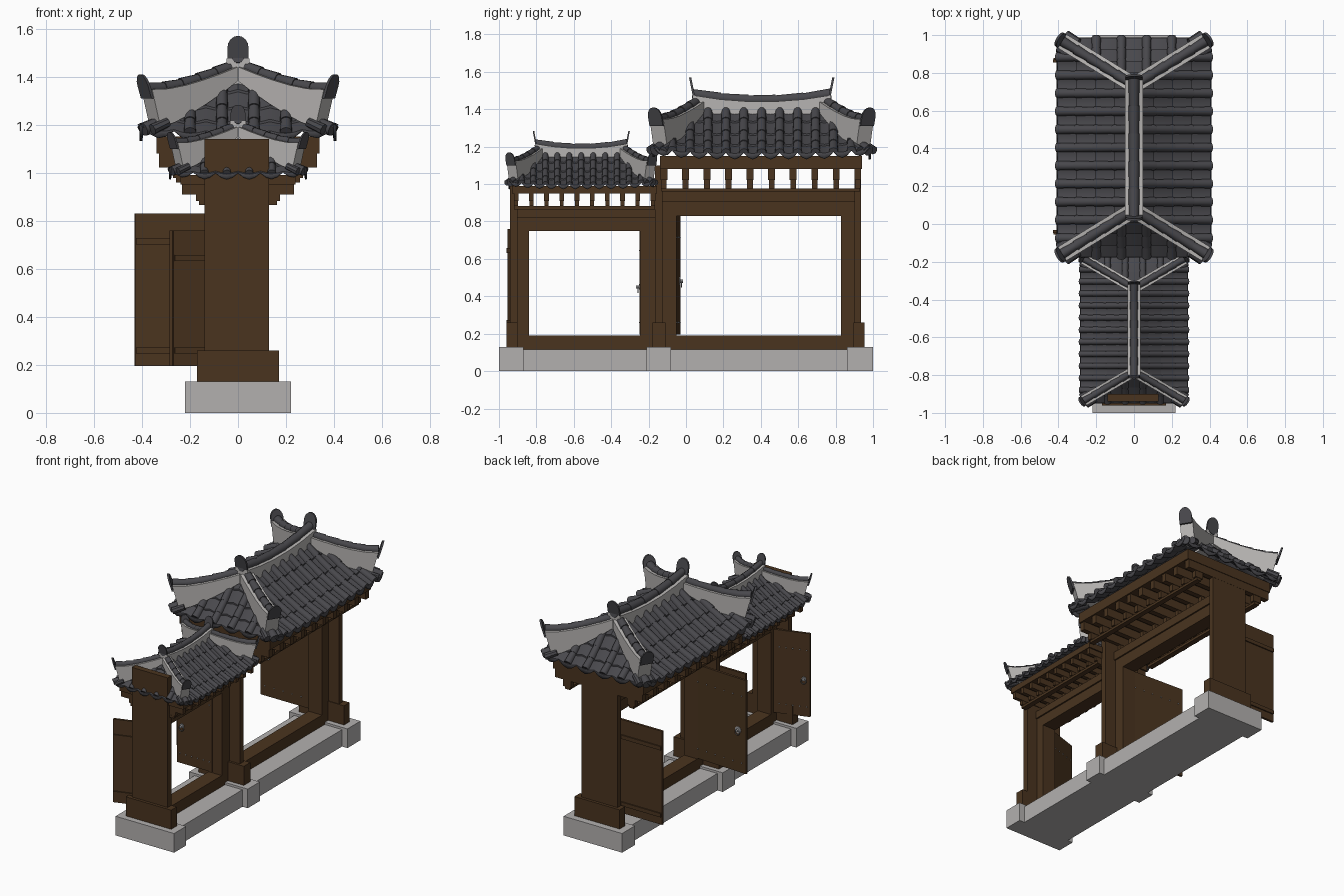
import bpy, bmesh, math
from mathutils import Vector, Matrix

if "Cube" in bpy.data.objects:
    bpy.data.objects.remove(bpy.data.objects["Cube"])

def mat(name, c):
    m = bpy.data.materials.new(name)
    m.diffuse_color = (*c, 1)
    m.use_nodes = True
    m.node_tree.nodes["Principled BSDF"].inputs["Base Color"].default_value = m.diffuse_color
    return m

WOOD = mat("brown_wood", (0.068, 0.034, 0.0135))
STONE = mat("grey_stone", (0.45, 0.435, 0.43))
PLASTER = mat("roof_plaster", (0.47, 0.455, 0.445))
TILE = mat("dark_tile", (0.066, 0.065, 0.073))
METAL = mat("grey_metal", (0.35, 0.35, 0.36))

def cube(bm, x0, x1, y0, y1, z0, z1):
    m = Matrix.Translation(((x0+x1)/2, (y0+y1)/2, (z0+z1)/2)) @ Matrix.Diagonal((x1-x0, y1-y0, z1-z0, 1))
    bmesh.ops.create_cube(bm, size=1, matrix=m)

def finish(bm, name, material):
    bmesh.ops.recalc_face_normals(bm, faces=bm.faces)
    me = bpy.data.meshes.new(name)
    bm.to_mesh(me)
    bm.free()
    me.materials.append(material)
    ob = bpy.data.objects.new(name, me)
    bpy.context.collection.objects.link(ob)
    return ob

def boxes(name, material, *dims):
    bm = bmesh.new()
    for d in dims:
        cube(bm, *d)
    return finish(bm, name, material)

# stone base: low plinth and three foundation blocks
boxes("plinth", STONE, (-.18, .18, -.9, .9, 0, .115))
for n, (a, b) in {"front": (-1, -.87), "middle": (-.21, -.08), "back": (.86, 1)}.items():
    boxes(n + "_foundation_block", STONE, (-.22, .22, a, b, 0, .13))

# wide wall posts with footings
for n, y0, y1, top, f0, f1 in (("front", -.94, -.9, 1.14, -.96, -.9), ("middle", -.165, -.125, 1.1, -.18, -.11),
                               ("back", .9, .935, 1.13, .895, .955)):
    boxes(n + "_post", WOOD, (-.14, .13, y0, y1, .13, top))
    boxes(n + "_post_footing", WOOD, (-.17, .17, f0, f1, .13, .26))

# gate frames, headers, rafters and eave boards
def gate(n, y0, y1, o0, o1, lintel, plate, board0, board1, hx, bracket):
    boxes(n + "_sill", WOOD, (-.05, .05, y0, y1, .115, .19))
    boxes(n + "_jambs", WOOD, (-.05, .05, y0, o0, .115, plate), (-.05, .05, o1, y1, .115, plate))
    mid = (lintel + plate) / 2 + .01
    boxes(n + "_lintel", WOOD, (-.05, .05, y0, y1, lintel, mid), (-.06, .06, y0, y1, mid, plate))
    boxes(n + "_purlins", WOOD, *[(x-.018, x+.018, y0, y1, plate-.005, plate+.012) for x in (-bracket, 0, bracket)])
    count = 10
    h = board0 - plate
    bm = bmesh.new()
    for i in range(count):
        y = y0 + .012 + (y1 - y0 - .024) * i / (count - 1)
        w = .015 * hx / .34
        for x in (-bracket, 0, bracket):
            cube(bm, x-.03, x+.03, y-w, y+w, plate+.012, plate+h*.5)
        cube(bm, -hx*.97, hx*.97, y-w*1.2, y+w*1.2, plate+h*.5, board0)
    finish(bm, n + "_rafters", WOOD)
    boxes(n + "_eave_board", WOOD, (-hx, hx, y0-.01, y1+.01, board0, board1))

gate("small_gate", -.92, -.165, -.84, -.245, .75, .87, .95, .99, .24, .145)
gate("large_gate", -.13, .93, -.05, .83, .83, .965, 1.08, 1.15, .34, .24)

# door leaves: battens on the back, studs and ring pull on the passage side
def door(n, hy, width, top, angle, side, hz):
    M = Matrix.Translation((-.02, hy, 0)) @ Matrix.Rotation(math.radians(angle), 4, 'Z')
    f = side * .008
    zs = (.26, top - .115)
    bm = bmesh.new()
    cube(bm, -width, 0, -.008, .008, .195, top)
    for z in zs:
        cube(bm, -width+.005, 0, min(-f, -f*2), max(-f, -f*2), z-.013, z+.013)
    bm.transform(M)
    finish(bm, n, WOOD)
    bm = bmesh.new()
    for z in zs:
        for i in range(6):
            x = -width * (i + .5) / 6
            bmesh.ops.create_icosphere(bm, subdivisions=1, radius=.005, matrix=Matrix.Translation((x, f, z)))
    bm.transform(M)
    finish(bm, n + "_studs", METAL)
    bm = bmesh.new()
    R = Matrix.Rotation(math.pi/2, 4, 'X')
    s = width / .41
    for r, d, o in ((.023*s, .008, 1), (.009, .02, 2)):
        bmesh.ops.create_cone(bm, cap_ends=True, segments=12, radius1=r, radius2=r, depth=d,
                              matrix=Matrix.Translation((-width+.06*s, f*o, hz)) @ R)
    N = 12
    rings = []
    for i in range(N):
        a = 2*math.pi*i/N
        c = Vector((-width+.06*s + .017*math.cos(a), f*2.2, hz - .014 + .017*math.sin(a)))
        rad = Vector((math.cos(a), 0, math.sin(a)))
        rings.append([bm.verts.new(c + .003*(rad*math.cos(b) + Vector((0, math.sin(b), 0)))) for b in (0, 1.57, 3.14, 4.71)])
    for i in range(N):
        for j in range(4):
            p, q = rings[i], rings[(i+1) % N]
            bm.faces.new((p[j], p[(j+1) % 4], q[(j+1) % 4], q[j]))
    bm.transform(M)
    finish(bm, n + "_ring_pull", METAL)

door("large_door_back", .862, .41, .83, 0, -1, .48)
door("large_door_front", -.06, .41, .83, -3, 1, .48)
door("small_door_back", -.24, .265, .76, 0, -1, .45)
door("small_door_front", -.865, .265, .76, 18, 1, .45)

# ---- roof, modelled once at large size around its own centre ----
HX, RY, EY = .40, .33, .575
ZR, ZE = .265, .015

def height(t):
    return ZE + (ZR - ZE) * (.7*(1-t) + .3*(1-t)*abs(1-t))

def surf(axis, s, a, t, dz=0):
    lim, full = (RY + (EY-RY)*t, EY) if axis == 0 else (HX*t, HX)
    a = max(-lim, min(lim, a))
    z = height(t) + dz + .025*t*(abs(a)/full)**4
    return Vector((s*HX*t, a, z)) if axis == 0 else Vector((a, s*(RY + (EY-RY)*t), z))

def tube(bm, p0, p1, r0, r1, seg=8, half=True):
    d = (p1 - p0).normalized()
    side = d.cross(Vector((0, 0, 1))).normalized()
    up = side.cross(d)
    n = seg + 1 if half else seg
    span = math.pi if half else 2*math.pi
    rows = [[bm.verts.new(p + r*(side*math.cos(span*i/seg) + up*math.sin(span*i/seg))) for i in range(n)]
            for p, r in ((p0, r0), (p1, r1))]
    for i in range(n):
        j = (i+1) % n
        bm.faces.new((rows[0][i], rows[0][j], rows[1][j], rows[1][i]))
    for r in rows:
        bm.faces.new(r)

def plaque(bm, base, out, w, h, lean):
    side = out.cross(Vector((0, 0, 1)))
    prof = [(-w, 0)] + [(-w*math.cos(math.pi*i/8), h*(.5 + .5*math.sin(math.pi*i/8))) for i in range(9)] + [(w, 0)]
    rows = [[bm.verts.new(base + side*x + out*(o + lean*z/h) + Vector((0, 0, z))) for x, z in prof] for o in (-.006, .006)]
    for r in rows:
        bm.faces.new(r)
    for i in range(len(prof)):
        j = (i+1) % len(prof)
        bm.faces.new((rows[0][i], rows[0][j], rows[1][j], rows[1][i]))

def wall(bm, path, side, w):
    # ribbon wall; path holds (bottom point, top point)
    rows = [[bm.verts.new(p + side*o) for o, p in ((-w, b), (w, b), (w, t), (-w, t))] for b, t in path]
    for p, q in zip(rows, rows[1:]):
        for j in range(4):
            bm.faces.new((p[j], p[(j+1) % 4], q[(j+1) % 4], q[j]))
    bm.faces.new(rows[0])
    bm.faces.new(rows[-1])

COURSES = 4
bed, tubes, caps, plaster = (bmesh.new() for _ in range(4))
for axis, cols, full in ((0, 12, EY), (1, 6, HX)):
    step = 2*full/cols
    for s in (-1, 1):
        # stepped concave tiles
        rows = []
        for k in range(COURSES):
            rows += [(k/COURSES, -.004, 0), ((k+1)/COURSES, .006, 0)]
        rows.append((1.01, .006, -.025))
        for c in range(cols):
            grid = [[bed.verts.new(surf(axis, s, -full + step*(c + i/4), t, dz + (lip - .012)*math.sin(math.pi*i/4)))
                     for i in range(5)] for t, dz, lip in rows]
            for p, q in zip(grid, grid[1:]):
                for i in range(4):
                    bed.faces.new((p[i], p[i+1], q[i+1], q[i]))
        # convex tile rows over the joints
        offs = [-full + step*(c+1) for c in range(cols-1)] if axis == 0 else [step*(c-2.5) for c in range(cols)]
        for a in offs:
            t0 = max(0, (abs(a)-RY)/(EY-RY)) if axis == 0 else abs(a)/HX
            for k in range(COURSES):
                u, v = max(t0, k/COURSES), (k+1)/COURSES + .02
                if v - u > .07:
                    tube(tubes, surf(axis, s, a, u, .002), surf(axis, s, a, v, .005), .022, .025)

# ridge wall, cap tiles and end plaques
ridge = [(Vector((0, .37*u, .2)), Vector((0, .37*u, .29 + .035*u*u))) for u in (-1, -.6, -.2, .2, .6, 1)]
wall(plaster, ridge, Vector((1, 0, 0)), .048)
for p, q in zip(ridge, ridge[1:]):
    up = Vector((0, 0, .008))
    tube(caps, p[1] + up, q[1] + up, .026, .03, 10, False)
for s in (-1, 1):
    plaque(caps, Vector((0, .363*s, .32)), Vector((0, s, 0)), .044, .1, .02)

# four hips with cap tiles, end plaques and corner tiles
for sx in (-1, 1):
    for sy in (-1, 1):
        out = Vector((sx*HX, sy*(EY-RY), 0)).normalized()
        side = out.cross(Vector((0, 0, 1)))
        at = lambda t, z: Vector((sx*HX*t, sy*(RY + (EY-RY)*t), z))
        path = []
        for i in range(6):
            u = i/5
            t, tb = .06 + .89*u, .06 + .8*u
            path.append((at(tb, height(tb) + .02*tb**5 - .015), at(t, .183 + .107*(1-u)**1.4 + .014*u**4)))
        wall(plaster, path, side, .043)
        for p, q in zip(path, path[1:]):
            up = Vector((0, 0, .004))
            tube(caps, p[1] + up, q[1] + up, .022, .027, 10, False)
        plaque(caps, at(.935, .16) + out*.004, out, .042, .1, .032)
        corner = at(1, .03)
        tube(caps, corner - out*.12 + Vector((0, 0, .04)), corner - out*.008, .026, .029, 10, False)
        for d in (-1, 1):
            tube(caps, corner + side*d*.042 - out*.1 + Vector((0, 0, .03)), corner + side*d*.042 - out*.025, .02, .023, 8, False)

bmesh.ops.remove_doubles(bed, verts=bed.verts, dist=.0002)
parts = [finish(bed, "large_roof_tile_bed", TILE), finish(tubes, "large_roof_tile_rows", TILE),
         finish(caps, "large_roof_ridge_caps", TILE), finish(plaster, "large_roof_ridge_walls", PLASTER)]

# smooth the round tiles, thicken the bed, and reuse all for the small roof
for ob in parts:
    bpy.ops.object.select_all(action='DESELECT')
    ob.select_set(True)
    bpy.context.view_layer.objects.active = ob
    bpy.ops.object.shade_smooth_by_angle(angle=math.radians(40))
    if "bed" in ob.name:
        sol = ob.modifiers.new("thickness", 'SOLIDIFY')
        sol.thickness, sol.offset = .012, 0
    ob.location = (0, .405, 1.15)
    small = ob.copy()
    small.name = ob.name.replace("large", "small")
    small.location = (0, -.56, .985)
    small.scale = (.7, .667, .71)
    bpy.context.collection.objects.link(small)
